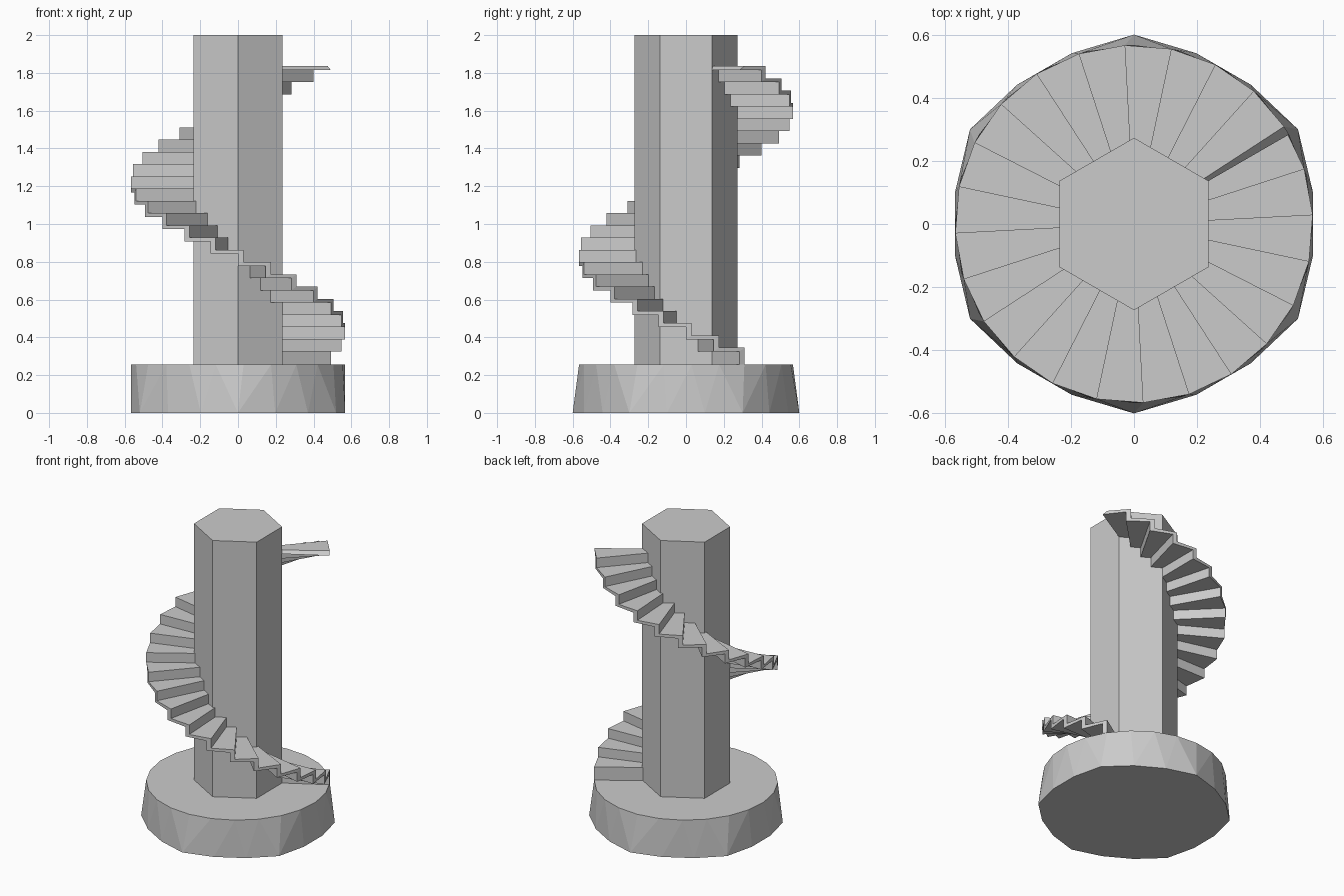
import bpy, bmesh
from math import cos, sin, radians

if "Cube" in bpy.data.objects:
    bpy.data.objects.remove(bpy.data.objects["Cube"])


def finish(name, bm):
    bmesh.ops.recalc_face_normals(bm, faces=bm.faces[:])
    mesh = bpy.data.meshes.new(name)
    bm.to_mesh(mesh)
    bm.free()
    obj = bpy.data.objects.new(name, mesh)
    bpy.context.collection.objects.link(obj)
    return obj


def polar(r, deg, z):
    return (r * cos(radians(deg)), r * sin(radians(deg)), z)


BASE_TOP, HEIGHT = 0.255, 2.0
STEPS, TURN, START = 24, 15, 33      # treads, degrees per tread, first riser angle
FIRST, RISE, THICK, LEAN = 0.345, 0.0648, 0.02, 3
R_IN, R_OUT = 0.2, 0.567

# Base: 18-sided foot, hulled to a 24-sided top that lines up with the treads
bm = bmesh.new()
for i in range(18):
    bm.verts.new(polar(0.6 if i % 3 == 0 else 0.576, 90 + 20 * i, 0))
for i in range(STEPS):
    bm.verts.new(polar(R_OUT, START + TURN * i, BASE_TOP))
bmesh.ops.convex_hull(bm, input=bm.verts[:])
bmesh.ops.dissolve_limit(bm, angle_limit=radians(0.5), verts=bm.verts[:], edges=bm.edges[:])
finish("base", bm)

# Column: hexagonal prism with corners at front and back
bm = bmesh.new()
rings = [[bm.verts.new(polar(0.273, 90 + 60 * i, z)) for i in range(6)]
         for z in (BASE_TOP, HEIGHT)]
for ring in rings:
    bm.faces.new(ring)
for i in range(6):
    j = (i + 1) % 6
    bm.faces.new((rings[0][i], rings[0][j], rings[1][j], rings[1][i]))
finish("column", bm)

# Staircase: folded strip of risers and treads, winding clockwise
profile = [(START, BASE_TOP)]
for k in range(STEPS):
    z = FIRST + RISE * k
    profile += [(START - TURN * k, z), (START - TURN * (k + 1), z)]
bm = bmesh.new()
sections = []
for i, (a, z) in enumerate(profile):
    low = z if i == 0 else z - THICK
    sections.append([bm.verts.new(polar(R_IN, a, z)),
                     bm.verts.new(polar(R_OUT, a, z)),
                     bm.verts.new(polar(R_OUT, a - LEAN, low)),
                     bm.verts.new(polar(R_IN, a - LEAN, low))])
bm.faces.new(sections[0])
bm.faces.new(sections[-1])
for s, t in zip(sections, sections[1:]):
    for i in range(4):
        j = (i + 1) % 4
        bm.faces.new((s[i], s[j], t[j], t[i]))
finish("spiral_stairs", bm)
